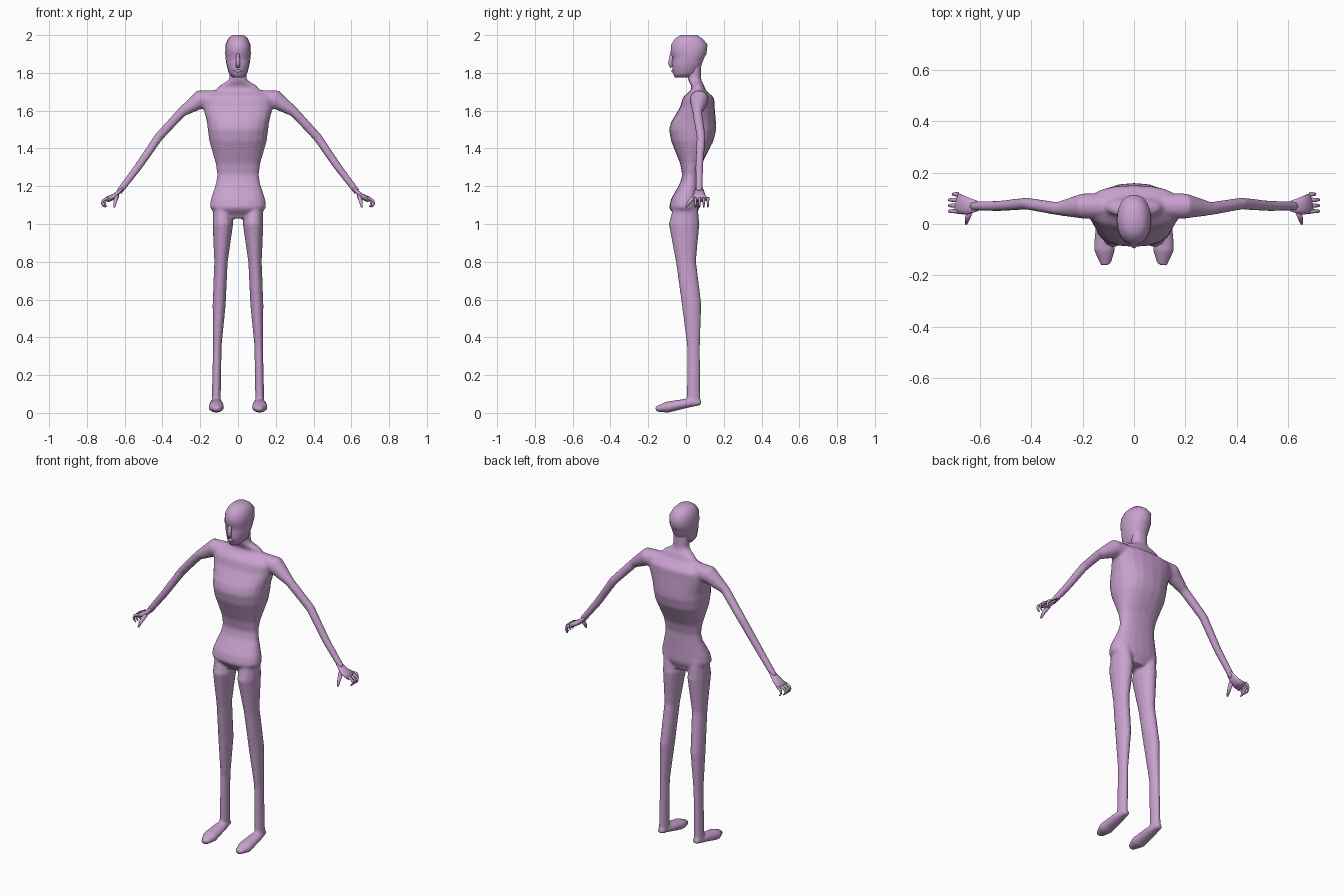
import bpy, bmesh, math
from mathutils import Vector

cube = bpy.data.objects.get("Cube")
if cube:
    bpy.data.objects.remove(cube)

skin = bpy.data.materials.new("lilac_skin")
skin.use_nodes = True
colour = (0.58, 0.36, 0.62, 1)
skin.diffuse_color = colour
skin.node_tree.nodes["Principled BSDF"].inputs["Base Color"].default_value = colour

X, Y, Z = Vector((1, 0, 0)), Vector((0, 1, 0)), Vector((0, 0, 1))


def skin_rings(bm, rings):
    """Join equal rings of points into one closed skin."""
    rings = [[bm.verts.new(point) for point in ring] for ring in rings]
    for low, high in zip(rings, rings[1:]):
        for k in range(len(low)):
            bm.faces.new((low[k - 1], low[k], high[k], high[k - 1]))
    bm.faces.new(rings[0])
    bm.faces.new(rings[-1])


def oval(centre, across, along, segments, power=1.0):
    """Points round an ellipse; a power below one makes it squarer."""
    def squared(value):
        return math.copysign(abs(value) ** power, value)

    angles = [math.tau * k / segments for k in range(segments)]
    return [centre + across * squared(math.cos(a)) + along * squared(math.sin(a)) for a in angles]


def column(bm, profile, steps, segments, power):
    """Upright form; each profile entry is height, front, back, half width."""
    rings = []
    for lower, upper in zip(profile, profile[1:]):
        for step in range(steps):
            t = step / steps
            blend = t * t * (3 - 2 * t)
            front, back, width = [a + (b - a) * blend for a, b in zip(lower[1:], upper[1:])]
            height = lower[0] + (upper[0] - lower[0]) * t
            rings.append((height, front, back, width))
    rings.append(profile[-1])
    skin_rings(bm, [oval(Vector((0, (front + back) / 2, height)), X * width,
                         Y * (back - front) / 2, segments, power)
                    for height, front, back, width in rings])


def limb(bm, path, across, ratio=1.0, side=1, segments=12):
    """Tapered tube; each path entry is x, y, z, radius, and ratio sets its other radius."""
    centres = [Vector((x * side, y, z)) for x, y, z, radius in path]
    rings = []
    for i, centre in enumerate(centres):
        tangent = (centres[min(i + 1, len(path) - 1)] - centres[max(i - 1, 0)]).normalized()
        u = (across - tangent * across.dot(tangent)).normalized()
        radius = path[i][-1]
        rings.append(oval(centre, u * radius, tangent.cross(u) * radius * ratio, segments))
    skin_rings(bm, rings)


def finish(bm, name):
    bmesh.ops.recalc_face_normals(bm, faces=bm.faces)
    mesh = bpy.data.meshes.new(name)
    bm.to_mesh(mesh)
    bm.free()
    mesh.materials.append(skin)
    for face in mesh.polygons:
        face.use_smooth = True
    obj = bpy.data.objects.new(name, mesh)
    bpy.context.collection.objects.link(obj)
    return obj


# Trunk: crotch, hips, waist, chest, shoulders, collar, neck
trunk = [(1.03, -.05, .05, .08), (1.09, -.09, .07, .15), (1.26, -.02, .07, .11),
         (1.5, -.09, .16, .16), (1.66, -.02, .15, .19), (1.72, .03, .1, .11),
         (1.77, .01, .08, .045), (1.86, 0, .08, .045)]

# Leg: hip, groin, thigh, knee, shin, ankle
leg = [(.09, 0, 1.12, .04), (.08, -.01, 1, .055), (.09, 0, .8, .036), (.1, .03, .57, .035),
       (.11, .04, .35, .023), (.115, .04, .06, .024)]

# Foot: heel, instep, ball, toes
foot = [(.115, .08, .055, .02), (.115, 0, .05, .036), (.115, -.1, .03, .043), (.11, -.16, .02, .02)]

# Arm: collar, shoulder, upper arm, elbow, forearm, wrist
arm = [(.12, .07, 1.66, .05), (.2, .07, 1.66, .05), (.3, .06, 1.59, .026), (.42, .08, 1.46, .024),
       (.53, .07, 1.3, .021), (.63, .07, 1.17, .018)]

bm = bmesh.new()
column(bm, trunk, 4, 20, .85)
for side in (1, -1):
    limb(bm, leg, X, 1.5, side)
    limb(bm, foot, X, .7, side)
    limb(bm, arm, Y, 1, side)
body = finish(bm, "body")
remesh = body.modifiers.new("blend_limbs", "REMESH")
remesh.mode = "VOXEL"
remesh.voxel_size = .008
remesh.use_smooth_shade = True
relax = body.modifiers.new("relax", "SMOOTH")
relax.factor = .5
relax.iterations = 5

# Head: chin, jaw, cheeks, eye hollows, brow, skull, crown
head = [(1.775, -.06, .03, .028), (1.8, -.07, .07, .05), (1.86, -.075, .09, .064),
        (1.885, -.07, .1, .066), (1.9, -.083, .11, .068), (1.95, -.08, .115, .066),
        (1.98, -.06, .09, .053), (2, -.03, .06, .032)]
bm = bmesh.new()
column(bm, head, 1, 18, .92)
finish(bm, "head")

# Nose and lips
bm = bmesh.new()
limb(bm, [(0, -.077, 1.9, .008), (0, -.083, 1.85, .012), (0, -.075, 1.83, .01)], X)
finish(bm, "nose")
bm = bmesh.new()
limb(bm, [(-.025, -.06, 1.81, .004), (0, -.07, 1.81, .008), (.025, -.06, 1.81, .004)], Z)
finish(bm, "lips")

# Hands: palm, thumb and four fingers curled along an arc
palm = [(.61, .07, 1.19, .02), (.65, .07, 1.15, .034), (.69, .08, 1.13, .04)]
thumb = [(.64, .05, 1.15, .012), (.65, .02, 1.12, .01), (.655, 0, 1.09, .005)]
for side, name in ((1, "left_hand"), (-1, "right_hand")):
    bm = bmesh.new()
    limb(bm, palm, Y, .4, side)
    limb(bm, thumb, X, 1, side)
    for n in range(4):
        reach = .02 if n == 3 else .035
        spread = .05 + n * .022
        curl = [(.685 + reach * math.sin(i / 2), spread, 1.11 + .025 * math.cos(i / 2), .009 - i / 1000)
                for i in range(6)]
        limb(bm, curl, Y, 1, side, 8)
    finish(bm, name)
